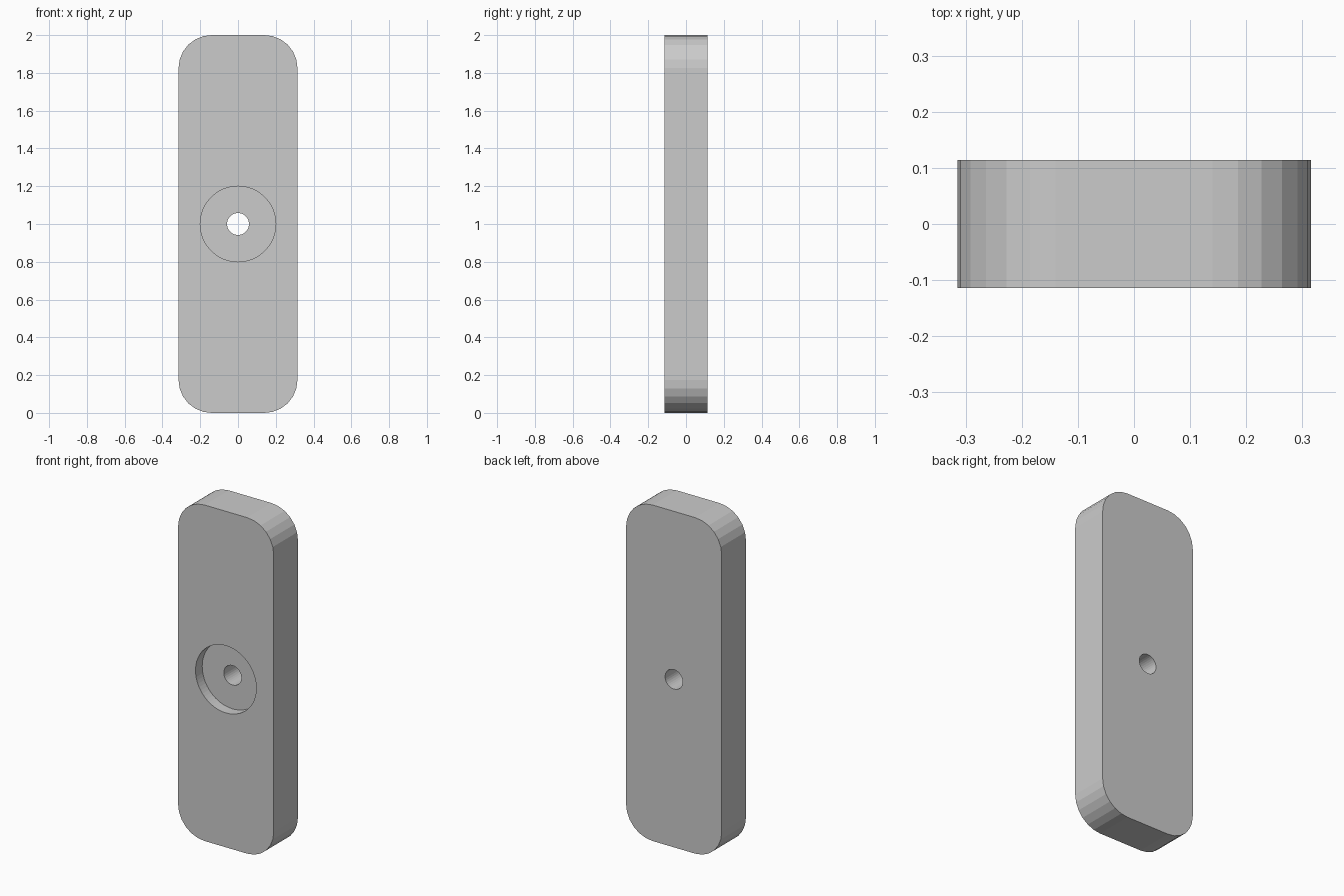
import bpy, bmesh
from math import sin, cos, pi

if "Cube" in bpy.data.objects:
    bpy.data.objects.remove(bpy.data.objects["Cube"])

HALF_W, HALF_T, HEIGHT, R, SEG = 0.315, 0.114, 2.0, 0.175, 6
CENTRE_Z, RECESS_DEPTH = 1.0, 0.063


def prism(name, outline, y0, y1):
    """Extrude an (x, z) outline from y0 to y1."""
    bm = bmesh.new()
    face = bm.faces.new([bm.verts.new((x, y0, z)) for x, z in outline])
    ext = bmesh.ops.extrude_face_region(bm, geom=[face])
    verts = [v for v in ext["geom"] if isinstance(v, bmesh.types.BMVert)]
    bmesh.ops.translate(bm, verts=verts, vec=(0, y1 - y0, 0))
    bmesh.ops.recalc_face_normals(bm, faces=bm.faces)
    mesh = bpy.data.meshes.new(name)
    bm.to_mesh(mesh)
    bm.free()
    ob = bpy.data.objects.new(name, mesh)
    bpy.context.collection.objects.link(ob)
    return ob


def circle(r, n):
    return [(r * cos(2 * pi * i / n), CENTRE_Z + r * sin(2 * pi * i / n)) for i in range(n)]


# Rounded plate
outline = []
for q, (sx, top) in enumerate([(1, 1), (-1, 1), (-1, 0), (1, 0)]):
    cx, cz = sx * (HALF_W - R), HEIGHT - R if top else R
    for i in range(SEG + 1):
        a = (q + i / SEG) * pi / 2
        outline.append((cx + R * cos(a), cz + R * sin(a)))
plate = prism("plate", outline, -HALF_T, HALF_T)

# Round front recess, then the through hole
recess = prism("recess_cutter", circle(0.2, 64), -HALF_T - 0.1, -HALF_T + RECESS_DEPTH)
hole = prism("hole_cutter", circle(0.058, 32), -HALF_T - 0.1, HALF_T + 0.1)
for cutter in (recess, hole):
    mod = plate.modifiers.new(cutter.name, "BOOLEAN")
    mod.operation = "DIFFERENCE"
    mod.solver = "EXACT"
    mod.object = cutter
    cutter.hide_render = True
    cutter.display_type = "WIRE"
